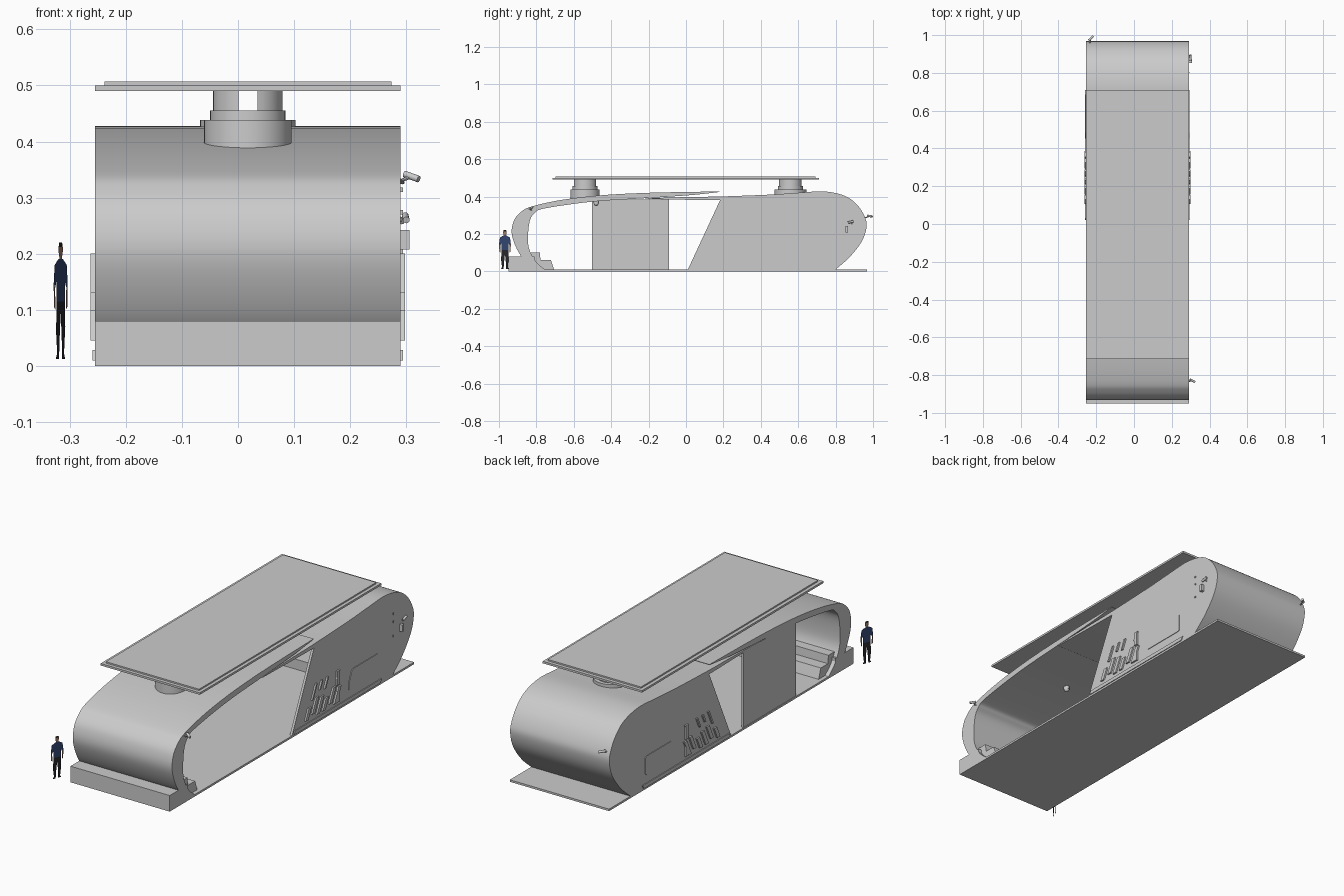
import bpy, bmesh, math
from mathutils import Vector

if "Cube" in bpy.data.objects:
    bpy.data.objects.remove(bpy.data.objects["Cube"])

XC, X0, X1 = 0.0175, -0.255, 0.29     # body centre line and side faces


def finish(name, bm, mat=None, smooth=True):
    bmesh.ops.recalc_face_normals(bm, faces=bm.faces)
    me = bpy.data.meshes.new(name)
    bm.to_mesh(me)
    bm.free()
    ob = bpy.data.objects.new(name, me)
    bpy.context.collection.objects.link(ob)
    if mat:
        me.materials.append(mat)
    if smooth:
        bpy.context.view_layer.objects.active = ob
        ob.select_set(True)
        bpy.ops.object.shade_smooth_by_angle(angle=math.radians(30))
        ob.select_set(False)
    return ob


def prism(name, pts, x0, x1, border=None):
    """Extrude a (y, z) outline from x0 to x1; border keeps only a rim."""
    bm = bmesh.new()
    f = bm.faces.new([bm.verts.new((x0, y, z)) for y, z in pts])
    if border:
        bm.normal_update()
        bmesh.ops.inset_region(bm, faces=[f], thickness=border, use_even_offset=True)
        bmesh.ops.delete(bm, geom=[f], context='FACES')
    r = bmesh.ops.extrude_face_region(bm, geom=bm.faces[:], use_keep_orig=True)
    vs = [g for g in r['geom'] if isinstance(g, bmesh.types.BMVert)]
    bmesh.ops.translate(bm, verts=vs, vec=(x1 - x0, 0, 0))
    return finish(name, bm)


def box(name, x0, x1, y0, y1, z0, z1):
    return prism(name, [(y0, z0), (y1, z0), (y1, z1), (y0, z1)], x0, x1)


def spline(pts, n=6):
    """Catmull-Rom curve through the points."""
    p = [Vector(q) for q in [pts[0]] + pts + [pts[-1]]]
    out = []
    for i in range(1, len(p) - 2):
        a, b, c, d = p[i - 1:i + 3]
        for k in range(n):
            t = k / n
            out.append(tuple(0.5 * (2 * b + (c - a) * t + (2 * a - 5 * b + 4 * c - d) * t * t
                                    + (3 * b - a - 3 * c + d) * t ** 3)))
    return out + [tuple(pts[-1])]


def rod(name, a, b, r, seg=16):
    a, b = Vector(a), Vector(b)
    bm = bmesh.new()
    bmesh.ops.create_cone(bm, cap_ends=True, segments=seg, radius1=r, radius2=r, depth=(b - a).length)
    bm.transform((b - a).to_track_quat('Z', 'Y').to_matrix().to_4x4())
    bmesh.ops.translate(bm, verts=bm.verts, vec=(a + b) / 2)
    return finish(name, bm)


# Floor, front step and inside bench
box("floor_plate", X0, X1, -0.95, 0.968, 0, 0.01)
box("front_step", X0, X1, -0.95, -0.81, 0.01, 0.08)
prism("front_bench", [(-0.83, 0.01), (-0.705, 0.01), (-0.722, 0.06), (-0.778, 0.06),
                      (-0.782, 0.1), (-0.83, 0.1)], X0 + 0.02, X1 - 0.02)

# Front shell: curled end sweeping into the roof wing
outer = spline([(-0.81, 0.01), (-0.885, 0.085), (-0.93, 0.19), (-0.922, 0.267), (-0.885, 0.315),
                (-0.83, 0.345), (-0.676, 0.38), (-0.46, 0.406), (-0.195, 0.42), (0.18, 0.427)])
inner = spline([(0.18, 0.424), (0.02, 0.407), (-0.25, 0.389), (-0.505, 0.372), (-0.757, 0.336),
                (-0.812, 0.308), (-0.837, 0.262), (-0.845, 0.17), (-0.835, 0.11), (-0.8, 0.05),
                (-0.755, 0.01)])
prism("front_shell", outer + inner, X0, X1)

# Rear shell: roof wedge and rounded back end
roof = spline([(-0.22, 0.39), (0.0, 0.397), (0.18, 0.4), (0.446, 0.41), (0.6, 0.42), (0.74, 0.427),
               (0.85, 0.403), (0.917, 0.353), (0.957, 0.289), (0.965, 0.235), (0.94, 0.16),
               (0.874, 0.075), (0.8, 0.01)])
under = spline([(0.765, 0.01), (0.845, 0.09), (0.91, 0.17), (0.932, 0.24), (0.89, 0.335),
                (0.83, 0.378), (0.74, 0.398), (0.45, 0.384), (0.18, 0.38), (-0.22, 0.387)])
prism("rear_shell", roof + under, X0, X1)
wall = [p for p in roof if p[0] > 0.19 and p[1] > 0.009]
wall = [(0.01, 0.01), (0.182, 0.38), (0.19, 0.4)] + wall

# Left-hand screen between the openings
box("left_screen", X0 + 0.003, X0 + 0.013, -0.503, -0.09, 0.01, 0.385)

# Rear side walls with raised trim, on both sides
trim = [(0.035, 0.03), (0.198, 0.387)] + spline(
    [(0.66, 0.388), (0.745, 0.377), (0.79, 0.34), (0.798, 0.28), (0.775, 0.17), (0.715, 0.03)], 4)
strip = [(0.16, 0.22), (0.21, 0.33)] + spline(
    [(0.68, 0.335), (0.735, 0.325), (0.765, 0.29), (0.76, 0.235)], 4)
window = [(0.452, 0.07), (0.455, 0.105), (0.475, 0.155), (0.485, 0.163), (0.678, 0.163),
          (0.685, 0.156), (0.685, 0.077), (0.678, 0.07)]
lean = 0.46
for side, face, s in (("right", X1, 1), ("left", X0, -1)):
    prism(side + "_rear_wall", wall, face - s * 0.012, face)
    prism(side + "_wall_trim", trim, face, face + s * 0.008, border=0.01)
    prism(side + "_upper_strip", strip, face, face + s * 0.003, border=0.005)
    prism(side + "_display_frame", window, face, face + s * 0.008, border=0.006)
    prism(side + "_display", window, face, face + s * 0.003)
    prism(side + "_sill", [(0.02, 0.01), (0.7, 0.01), (0.71, 0.028), (0.028, 0.028)],
          face, face + s * 0.004)
    # Staggered leaning bars
    for i in range(7):
        y = 0.085 + 0.045 * i
        lo, hi = ((0.045, 0.1), (0.06, 0.13), (0.045, 0.12))[i % 3]
        for k, (a, b) in enumerate(((lo, hi), (hi + 0.03, 0.2))):
            if k and i in (3, 5):
                continue
            o = 0.012 * k
            prism(f"{side}_bar_{i}_{k}", [(y + lean * a + o, a), (y + 0.022 + lean * a, a),
                                          (y + 0.022 + lean * b, b), (y + lean * b + o, b)]
                  if i < 6 else [(y, a), (y + 0.02, a), (y + 0.02, b), (y, b)],
                  face, face + s * 0.008)

# Low bench in the rear room
box("rear_bench", X0 + 0.04, X1 - 0.04, 0.6, 0.78, 0.01, 0.06)

# Triangular rear brackets
for i in range(3):
    x = XC + (i - 1) * 0.135
    prism(f"rear_bracket_{i}", [(0.8, 0.01), (0.965, 0.01), (0.965, 0.112), (0.9, 0.112)],
          x - 0.01, x + 0.01, border=0.013)

# Roof pedestals: stacked discs and a split column
for name, y, r in (("front", -0.54, 0.078), ("rear", 0.558, 0.085)):
    rod(name + "_pedestal_base", (XC, y, 0.383), (XC, y, 0.438), r, 48)
    rod(name + "_pedestal_collar", (XC, y, 0.438), (XC, y, 0.455), 0.067, 48)
    for s in (1, -1):
        bm = bmesh.new()
        a0 = math.acos(0.017 / 0.062)
        arc = [-a0 + 2 * a0 * k / 16 for k in range(17)]
        f = bm.faces.new([bm.verts.new((XC + s * 0.062 * math.cos(a), y + 0.062 * math.sin(a), 0.455))
                          for a in arc])
        r2 = bmesh.ops.extrude_face_region(bm, geom=[f], use_keep_orig=True)
        bmesh.ops.translate(bm, vec=(0, 0, 0.037),
                            verts=[g for g in r2['geom'] if isinstance(g, bmesh.types.BMVert)])
        finish(f"{name}_split_column_{s}", bm)

# Flat roof panel
box("roof_panel_frame", X0, X1, -0.714, 0.71, 0.49, 0.5)
box("roof_panel_top", X0 + 0.017, X1 - 0.016, -0.697, 0.693, 0.5, 0.507)


# Surveillance cameras and small fittings
def camera(name, mount, back, front):
    rod(name + "_arm", mount, (Vector(back) + Vector(front)) / 2, 0.003, 8)
    rod(name + "_body", back, front, 0.006)
    rod(name + "_plate", Vector(mount) - (Vector(back) - Vector(mount)) * 0.1, mount, 0.008, 12)


camera("front_camera", (0.29, -0.83, 0.33), (0.297, -0.823, 0.342), (0.322, -0.836, 0.333))
camera("side_camera", (0.29, 0.885, 0.26), (0.298, 0.895, 0.268), (0.3, 0.866, 0.26))
camera("rear_camera", (-0.235, 0.955, 0.285), (-0.24, 0.972, 0.297), (-0.216, 0.995, 0.293))
box("side_button_box", 0.29, 0.306, 0.852, 0.867, 0.208, 0.242)
for i, z in enumerate((0.2, 0.27, 0.31)):
    box(f"side_fitting_{i}", 0.288, 0.294, 0.8, 0.806, z, z + 0.008)
rod("ceiling_lamp_stem", (XC, -0.48, 0.363), (XC, -0.48, 0.378), 0.014, 24)
bm = bmesh.new()
bmesh.ops.create_uvsphere(bm, u_segments=20, v_segments=10, radius=0.013)
bmesh.ops.translate(bm, verts=bm.verts, vec=(XC, -0.48, 0.363))
finish("ceiling_lamp", bm)


# Flat scale figure standing beside the front
def cutout(name, pts, color):
    m = bpy.data.materials.new(name)
    m.diffuse_color = (*color, 1)
    m.use_nodes = True
    m.node_tree.nodes["Principled BSDF"].inputs["Base Color"].default_value = m.diffuse_color
    bm = bmesh.new()
    bm.faces.new([bm.verts.new((-0.316 + 0.37 * u, -0.968 + 0.93 * u, z)) for u, z in pts])
    finish(name, bm, m, False)


cutout("figure_trousers", [(-0.02, 0.115), (-0.022, 0.06), (-0.017, 0.022), (-0.024, 0.012), (-0.008, 0.012),
                           (-0.005, 0.05), (0, 0.095), (0.005, 0.05), (0.006, 0.012), (0.022, 0.012),
                           (0.016, 0.022), (0.022, 0.07), (0.02, 0.115)], (0.02, 0.02, 0.025))
cutout("figure_shirt", [(-0.02, 0.115), (0.02, 0.115), (0.021, 0.15), (0.026, 0.14), (0.034, 0.145),
                        (0.029, 0.18), (0.01, 0.191), (-0.01, 0.191), (-0.029, 0.18), (-0.034, 0.145),
                        (-0.026, 0.14), (-0.021, 0.15)], (0.03, 0.06, 0.16))
for s in (1, -1):
    cutout(f"figure_arm_{s}", [(s * 0.027, 0.14), (s * 0.034, 0.145), (s * 0.032, 0.105), (s * 0.025, 0.1)],
           (0.3, 0.18, 0.13))
cutout("figure_head", [(-0.005, 0.19), (0.005, 0.19), (0.01, 0.203), (0.01, 0.212), (-0.01, 0.212),
                       (-0.01, 0.203)], (0.35, 0.2, 0.14))
cutout("figure_hair", [(-0.01, 0.212), (0.01, 0.212), (0.007, 0.22), (-0.007, 0.22)], (0.02, 0.015, 0.01))
